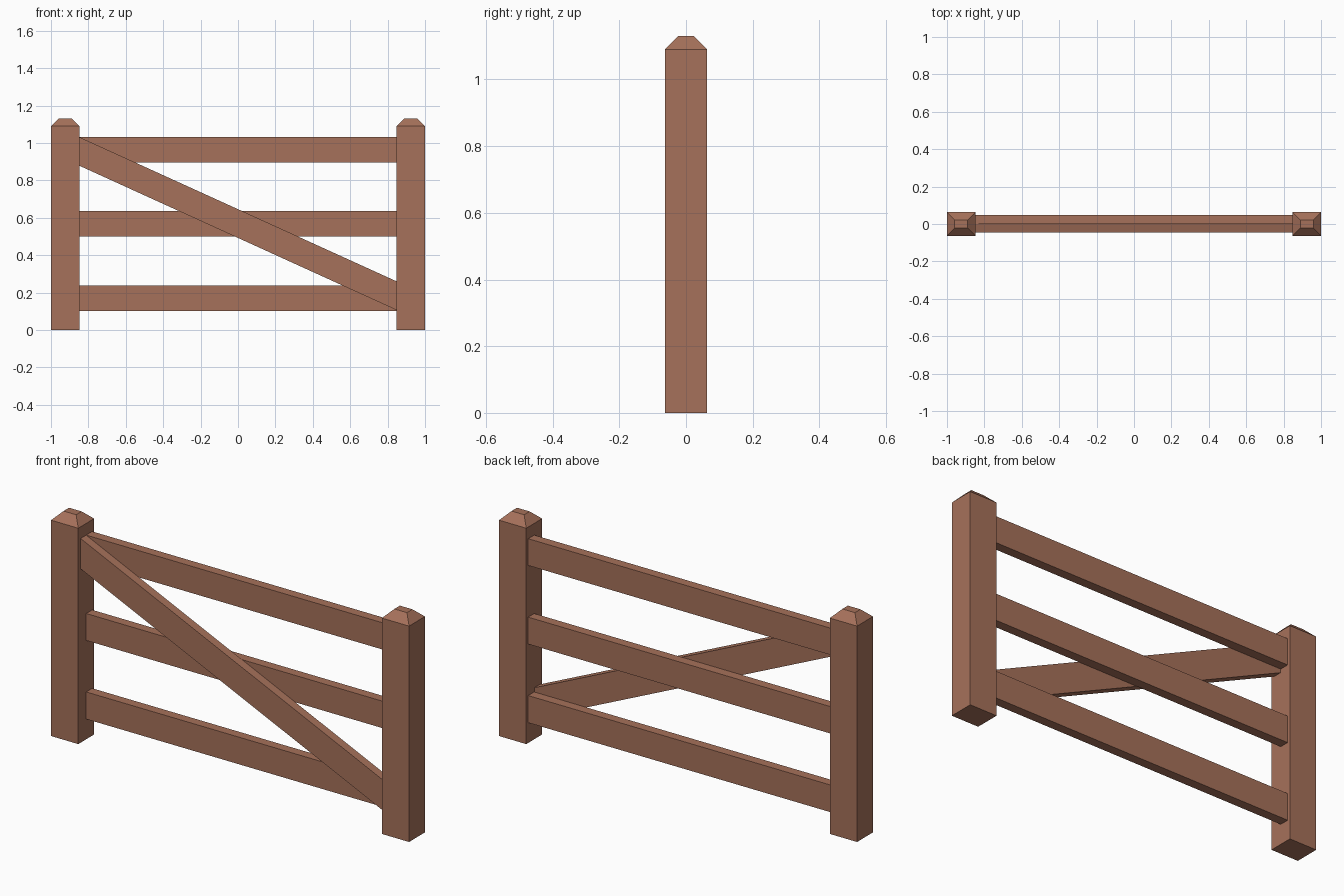
import bpy, bmesh

if "Cube" in bpy.data.objects:
    bpy.data.objects.remove(bpy.data.objects["Cube"])

wood = bpy.data.materials.new("brown wood")
wood.diffuse_color = (0.38, 0.165, 0.103, 1)
wood.use_nodes = True
wood.node_tree.nodes["Principled BSDF"].inputs["Base Color"].default_value = wood.diffuse_color


def finish(name, bm):
    bmesh.ops.recalc_face_normals(bm, faces=bm.faces)
    mesh = bpy.data.meshes.new(name)
    bm.to_mesh(mesh)
    bm.free()
    mesh.materials.append(wood)
    obj = bpy.data.objects.new(name, mesh)
    bpy.context.collection.objects.link(obj)
    return obj


def board(name, outline, y0, y1):
    """Extrude an x-z outline from y0 to y1."""
    bm = bmesh.new()
    face = bm.faces.new([bm.verts.new((x, y0, z)) for x, z in outline])
    ext = bmesh.ops.extrude_face_region(bm, geom=[face])
    moved = [v for v in ext["geom"] if isinstance(v, bmesh.types.BMVert)]
    bmesh.ops.translate(bm, verts=moved, vec=(0, y1 - y0, 0))
    return finish(name, bm)


def post(name, cx):
    """Square post with a bevelled cap, lofted through three levels."""
    bm = bmesh.new()
    rings = []
    for hx, hy, z in ((0.076, 0.0635, 0), (0.076, 0.0635, 1.09), (0.035, 0.022, 1.131)):
        rings.append([bm.verts.new((cx + sx * hx, sy * hy, z))
                      for sx, sy in ((-1, -1), (1, -1), (1, 1), (-1, 1))])
    bm.faces.new(rings[0][::-1])
    bm.faces.new(rings[-1])
    for a, b in zip(rings, rings[1:]):
        for i in range(4):
            j = (i + 1) % 4
            bm.faces.new((a[i], a[j], b[j], b[i]))
    return finish(name, bm)


# Posts
post("left_post", -0.924)
post("right_post", 0.924)

# Horizontal rails between the posts
X = 0.848
for name, z0, z1 in (("bottom_rail", 0.102, 0.239),
                     ("middle_rail", 0.499, 0.635),
                     ("top_rail", 0.896, 1.031)):
    board(name, [(-X, z0), (X, z0), (X, z1), (-X, z1)], 0.0, 0.048)

# Diagonal brace in front of the rails, ends cut flush to the posts
board("diagonal_brace", [(-X, 0.878), (X, 0.106), (X, 0.260), (-X, 1.031)], -0.045, -0.0005)
